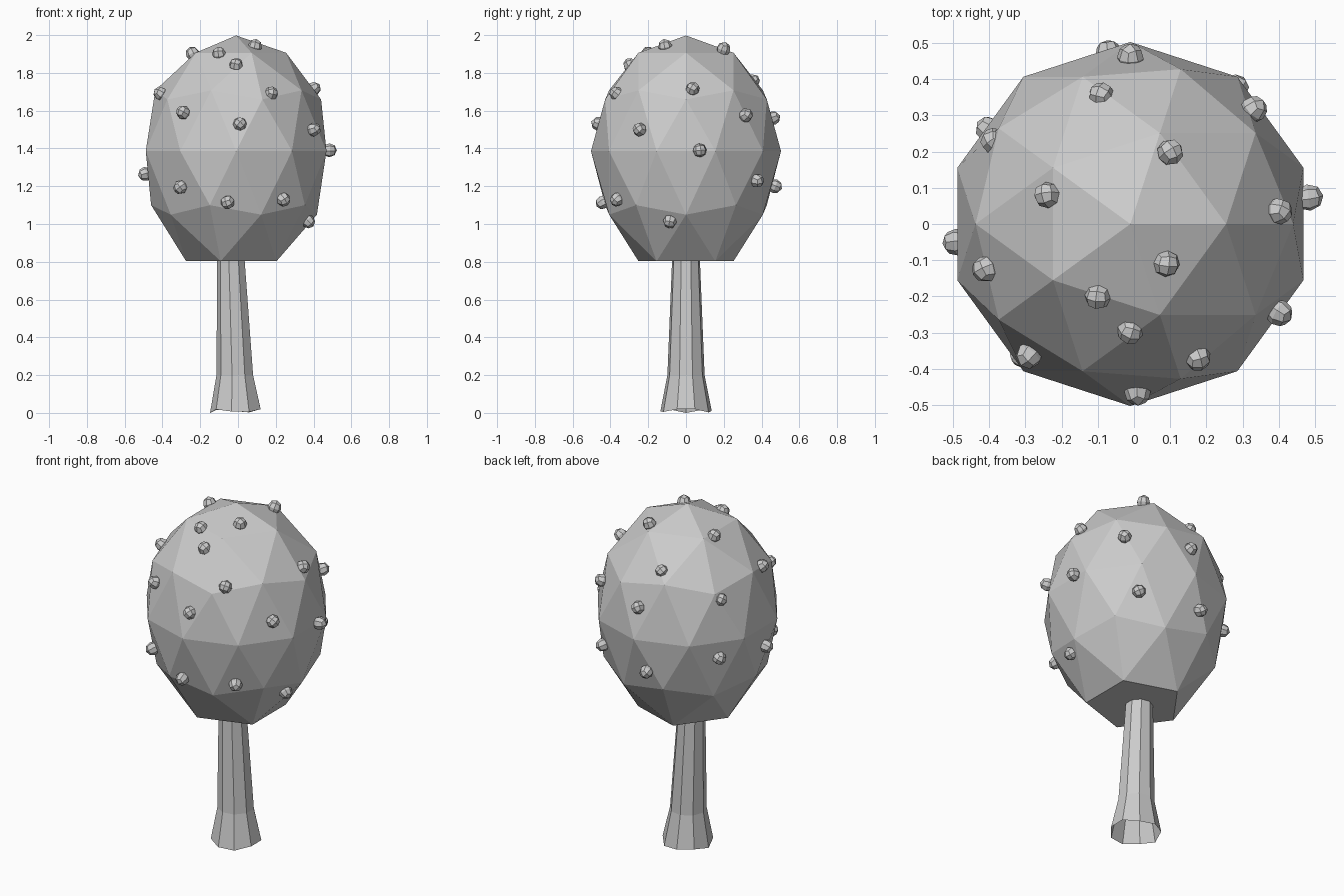
import bpy, bmesh, math, random
from mathutils import Vector, Matrix

random.seed(4)
cube = bpy.data.objects.get("Cube")
if cube:
    bpy.data.objects.remove(cube, do_unlink=True)

# One plain grey for the whole tree
grey = bpy.data.materials.new("plain_grey")
grey.use_nodes = True
COLOR = (0.6, 0.6, 0.6, 1)
grey.diffuse_color = COLOR
grey.node_tree.nodes["Principled BSDF"].inputs["Base Color"].default_value = COLOR


def finish(bm, name):
    mesh = bpy.data.meshes.new(name)
    bm.to_mesh(mesh)
    bm.free()
    mesh.materials.append(grey)
    obj = bpy.data.objects.new(name, mesh)
    bpy.context.collection.objects.link(obj)
    return obj


# Crown: faceted ball, stretched, with a flat base
CENTER = Vector((-0.01, 0, 1.386))
bm = bmesh.new()
bmesh.ops.create_icosphere(bm, subdivisions=2, radius=1)
for v in bm.verts:
    stretch = 0.612 if v.co.z > 0 else 0.64
    z = v.co.z * stretch
    if v.co.z < -0.8:
        z = 0.803 - CENTER.z
    v.co = CENTER + Vector((v.co.x * 0.503, v.co.y * 0.503, z))
finish(bm, "crown")

# Trunk: nine-sided open tube, flared at the foot and leaning slightly
SIDES = 9
bm = bmesh.new()
rings = []
for x, z, r in ((-0.01, 0.01, 0.138), (-0.014, 0.2, 0.1), (-0.036, 0.83, 0.074)):
    ring = []
    for i in range(SIDES):
        a = math.tau * (i + 0.5) / SIDES
        rough = 0.01 * math.cos(i * 2.4) if z < 0.1 else 0
        ring.append(bm.verts.new((x + r * math.cos(a), r * math.sin(a), z + rough)))
    rings.append(ring)
for low, high in zip(rings, rings[1:]):
    for i in range(SIDES):
        j = (i + 1) % SIDES
        bm.faces.new((low[i], low[j], high[j], high[i]))
finish(bm, "trunk")

# Fruits: small rounded blocks dotted over the crown
FRUITS = [
    (.09, -.11, 1.94), (-.1, -.2, 1.9), (-.01, -.295, 1.84), (-.24, .08, 1.9),
    (-.41, -.124, 1.69), (-.29, -.362, 1.59), (.175, -.368, 1.69), (.4, .035, 1.715),
    (.01, -.463, 1.53), (.4, -.245, 1.5), (.483, .073, 1.39), (-.49, -.05, 1.265),
    (-.305, -.36, 1.195), (-.055, -.44, 1.115), (.24, -.365, 1.13), (.37, -.085, 1.015),
    (.1, .198, 1.925), (-.09, .353, 1.755), (.33, .316, 1.575), (-.01, .46, 1.56),
    (-.386, .228, 1.62), (.28, .375, 1.23), (-.07, .47, 1.2), (-.4, .26, 1.29),
]
for n, place in enumerate(FRUITS):
    bm = bmesh.new()
    bmesh.ops.create_cube(bm, size=1)
    bmesh.ops.subdivide_edges(bm, edges=bm.edges[:], cuts=1, use_grid_fill=True)
    for v in bm.verts:
        v.co = v.co.normalized() * 0.037
        v.co.z *= 1.1
    outward = (Vector(place) - CENTER).to_track_quat('Z', 'Y').to_matrix().to_4x4()
    spin = Matrix.Rotation(random.uniform(0, math.pi), 4, 'Z')
    bm.transform(Matrix.Translation(place) @ outward @ spin)
    finish(bm, f"fruit_{n + 1}")
